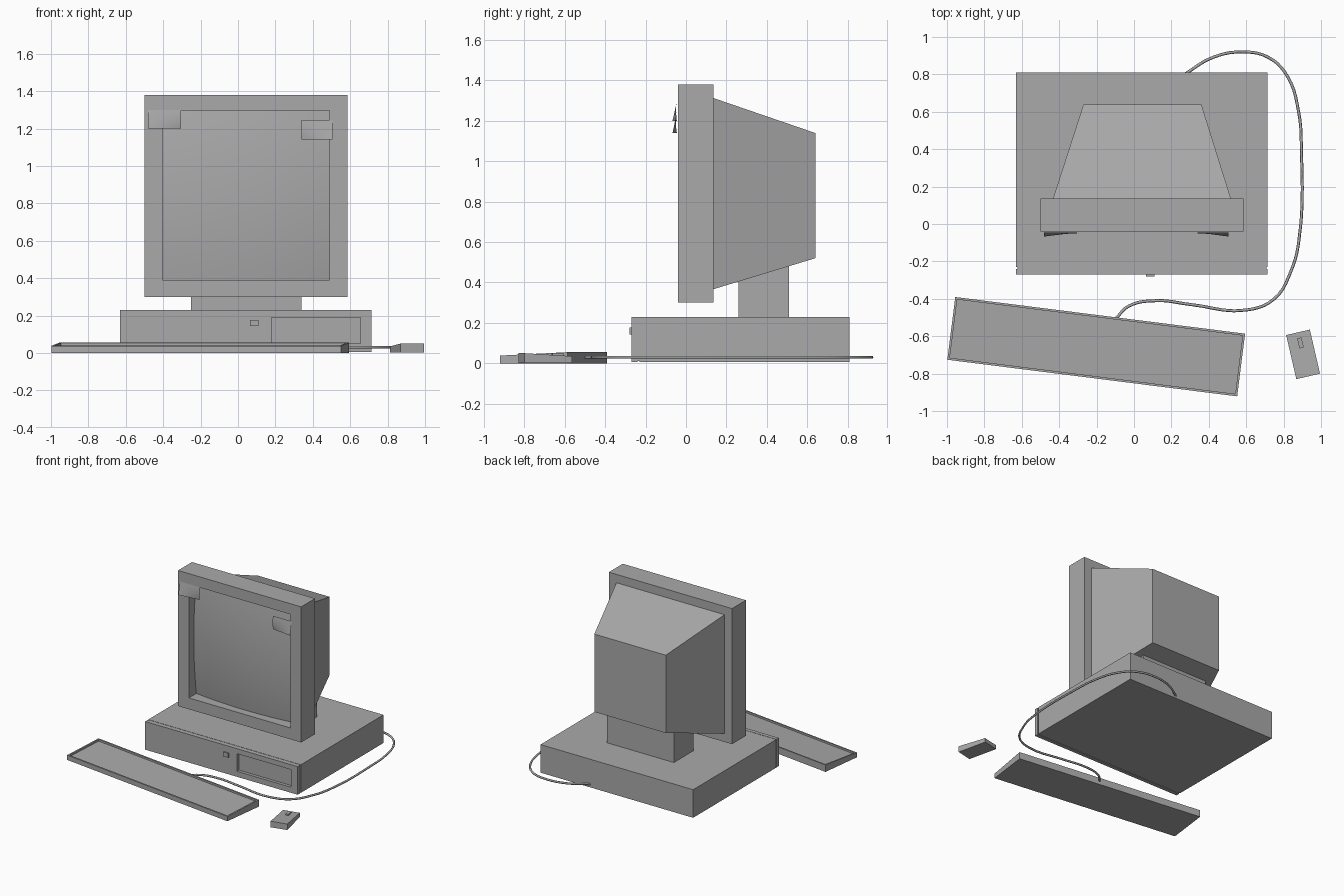
import bpy, bmesh, math
from mathutils import Vector, Matrix

cube = bpy.data.objects.get("Cube")
if cube:
    bpy.data.objects.remove(cube, do_unlink=True)

grey = bpy.data.materials.new("plain grey")
grey.use_nodes = True
colour = (0.4, 0.4, 0.4, 1)
grey.diffuse_color = colour
grey.node_tree.nodes["Principled BSDF"].inputs["Base Color"].default_value = colour


def finish(name, bm):
    mesh = bpy.data.meshes.new(name)
    bmesh.ops.recalc_face_normals(bm, faces=bm.faces)
    bm.to_mesh(mesh)
    bm.free()
    mesh.materials.append(grey)
    obj = bpy.data.objects.new(name, mesh)
    bpy.context.collection.objects.link(obj)
    return obj


def box_mesh(x, y, z):
    bm = bmesh.new()
    bmesh.ops.create_cube(bm, size=1)
    for v in bm.verts:
        v.co = [r[0] if c < 0 else r[1] for c, r in zip(v.co, (x, y, z))]
    bm.normal_update()
    return bm


def box(name, x, y, z):
    return finish(name, box_mesh(x, y, z))


def facing(bm, direction):
    return max(bm.faces, key=lambda f: f.normal.dot(Vector(direction)))


def sink(bm, face, offset):
    inner = bmesh.ops.extrude_discrete_faces(bm, faces=[face])["faces"][0]
    bmesh.ops.translate(bm, verts=inner.verts, vec=offset)


def recessed_box(name, x, y, z, hole_x, hole_z, depth):
    """Box with a rectangular pocket in its front face."""
    bm = box_mesh(x, y, z)
    face = facing(bm, (0, -1, 0))
    bmesh.ops.inset_individual(bm, faces=[face], thickness=0.02)
    mid = face.calc_center_median()
    for v in face.verts:
        v.co.x = hole_x[0] if v.co.x < mid.x else hole_x[1]
        v.co.z = hole_z[0] if v.co.z < mid.z else hole_z[1]
    sink(bm, face, (0, depth, 0))
    return finish(name, bm)


def sheet(name, x, z, shape, n):
    """Grid in the xz plane; shape(u, v) gives y, with u and v from -1 to 1."""
    bm = bmesh.new()
    bmesh.ops.create_grid(bm, x_segments=n, y_segments=n, size=1)
    for vert in bm.verts:
        u, v = vert.co.x, vert.co.y
        vert.co = (x[0] + (u + 1) / 2 * (x[1] - x[0]), shape(u, v),
                   z[0] + (v + 1) / 2 * (z[1] - z[0]))
    obj = finish(name, bm)
    for p in obj.data.polygons:
        p.use_smooth = True
    if obj.data.polygons[0].normal.y > 0:
        obj.data.flip_normals()
    return obj


# Computer case, front panel and the narrow seam between them
box("case_body", (-0.63, 0.715), (-0.23, 0.81), (0.006, 0.23))
box("case_seam", (-0.623, 0.708), (-0.245, -0.225), (0.01, 0.228))
recessed_box("case_front_panel", (-0.63, 0.715), (-0.27, -0.24), (0.006, 0.23),
             (0.18, 0.655), (0.05, 0.19), 0.025)
box("power_button", (0.065, 0.11), (-0.28, -0.265), (0.143, 0.177))

# Monitor stand and bezel
box("monitor_stand", (-0.25, 0.34), (0.26, 0.51), (0.225, 0.52))
recessed_box("monitor_bezel", (-0.5, 0.585), (-0.04, 0.135), (0.3, 1.38),
             (-0.405, 0.49), (0.39, 1.295), 0.1)

# Tapered monitor back
bm = box_mesh((-0.435, 0.52), (0.13, 0.64), (0.365, 1.315))
for v in bm.verts:
    if v.co.y > 0.5:
        v.co.x = -0.27 if v.co.x < 0 else 0.36
        v.co.z = 0.52 if v.co.z < 0.8 else 1.14
finish("monitor_back", bm)

# Bulging screen
sheet("screen", (-0.405, 0.49), (0.39, 1.295),
      lambda u, v: -0.01 + 0.032 * (u * u + v * v), 16)

# Curled paper notes stuck on the bezel's upper corners
for name, x, z, side in (("left_note", (0.34, 0.505), (1.14, 1.245), 1),
                         ("right_note", (-0.48, -0.305), (1.2, 1.3), -1)):
    sheet(name, x, z, lambda u, v: -0.045 - 0.022 * ((1 - v) / 2) ** 2
          * (0.5 + 0.5 * side * u) - 0.005 * (1 - v * v), 8)

# Wedge keyboard with a sunken key area
bm = box_mesh((-0.781, 0.781), (-0.169, 0.169), (0, 0.055))
for v in bm.verts:
    if v.co.y < 0 and v.co.z > 0.01:
        v.co.z = 0.038
bm.normal_update()
top = facing(bm, (0, 0, 1))
bmesh.ops.inset_individual(bm, faces=[top], thickness=0.017)
sink(bm, top, (0, 0, -0.014))
bm.transform(Matrix.Translation((-0.202, -0.656, 0)) @ Matrix.Rotation(math.radians(-7.2), 4, "Z"))
finish("keyboard", bm)

# Mouse with one button
place = Matrix.Translation((0.904, -0.697, 0)) @ Matrix.Rotation(math.radians(13), 4, "Z")
bm = box_mesh((-0.065, 0.065), (-0.121, 0.121), (0.002, 0.05))
for v in bm.verts:
    if v.co.y > 0 and v.co.z > 0.01:
        v.co.z = 0.035
bm.transform(place)
finish("mouse", bm)
bm = box_mesh((-0.012, 0.012), (0.035, 0.09), (0.03, 0.05))
bm.transform(place)
finish("mouse_button", bm)

# Keyboard cable looping round to the back of the case
path = [(-0.1, -0.51), (-0.03, -0.44), (0.12, -0.41), (0.3, -0.43), (0.6, -0.46),
        (0.75, -0.4), (0.84, -0.25), (0.88, -0.1), (0.895, 0.4), (0.88, 0.6),
        (0.82, 0.79), (0.72, 0.89), (0.58, 0.92), (0.42, 0.89), (0.27, 0.8)]
curve = bpy.data.curves.new("keyboard_cable", "CURVE")
curve.dimensions = "3D"
curve.bevel_depth = 0.008
curve.bevel_resolution = 1
curve.resolution_u = 5
spline = curve.splines.new("BEZIER")
spline.bezier_points.add(len(path) - 1)
for point, (x, y) in zip(spline.bezier_points, path):
    point.co = (x, y, 0.03)
    point.handle_left_type = point.handle_right_type = "AUTO"
curve.materials.append(grey)
bpy.context.collection.objects.link(bpy.data.objects.new("keyboard_cable", curve))
